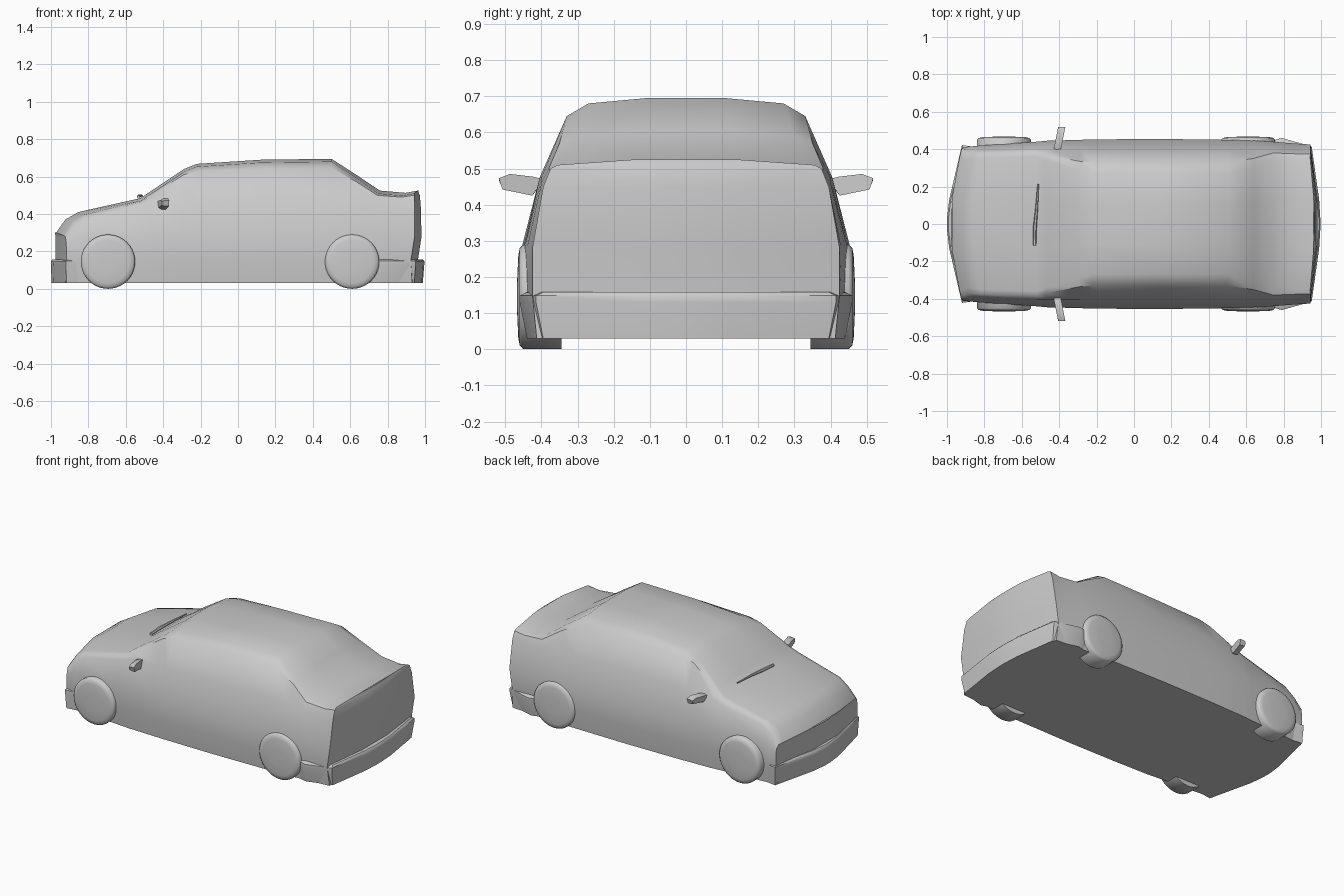
import bpy, bmesh, math
from mathutils import Vector

if "Cube" in bpy.data.objects:
    bpy.data.objects.remove(bpy.data.objects["Cube"])


def finish(name, bm, angle=40):
    bmesh.ops.remove_doubles(bm, verts=bm.verts, dist=0.0005)
    bmesh.ops.recalc_face_normals(bm, faces=bm.faces)
    me = bpy.data.meshes.new(name)
    bm.to_mesh(me)
    bm.free()
    ob = bpy.data.objects.new(name, me)
    bpy.context.collection.objects.link(ob)
    bpy.ops.object.select_all(action='DESELECT')
    ob.select_set(True)
    bpy.context.view_layer.objects.active = ob
    bpy.ops.object.shade_smooth_by_angle(angle=math.radians(angle))
    return ob


def skin(name, rings, angle=40, caps=True):
    """Bridge closed rings of points and close both ends."""
    bm = bmesh.new()
    vs = [[bm.verts.new(p) for p in r] for r in rings]
    n = len(rings[0])
    for a, b in zip(vs, vs[1:]):
        for i in range(n):
            bm.faces.new((a[i], a[(i + 1) % n], b[(i + 1) % n], b[i]))
    if caps:
        bm.faces.new(vs[0])
        bm.faces.new(vs[-1])
    return finish(name, bm, angle)


# Body: stations of x, side width, belt (y, z), roof rail (y, z), top (y, z)
stations = [
    (-.98, .41, .405, .26, .39, .28, .36, .30),
    (-.93, .415, .39, .33, .37, .35, .34, .37),
    (-.86, .42, .39, .37, .375, .39, .35, .41),
    (-.52, .44, .405, .44, .385, .465, .36, .485),
    (-.47, .445, .405, .455, .37, .495, .34, .52),
    (-.29, .45, .405, .47, .335, .61, .29, .64),
    (-.22, .452, .405, .47, .33, .63, .27, .668),
    (.12, .455, .405, .475, .33, .64, .27, .69),
    (.50, .45, .405, .475, .33, .645, .27, .695),
    (.64, .447, .40, .475, .35, .57, .30, .605),
    (.76, .44, .40, .46, .38, .50, .34, .525),
    (.90, .43, .39, .45, .375, .49, .35, .513),
    (.97, .425, .395, .45, .375, .50, .355, .525),
]
tail_x = [.97, .965, .985, .98, .975, .97, .965]


def bend(x, y, z):
    """Sweep the nose and tail back towards the corners."""
    k = min(max((abs(x) - .6) / .35, 0), 1) * (y / .42) ** 2
    return Vector((x + (k * .065 if x < 0 else -k * .04), y, z))


def half_section(s):
    x, w, bw, bz, rw, rz, tw, tz = s
    pts = [(w - .012, .03), (w, .15), (w, min(.28, tz - .08)), (bw, bz),
           (rw, rz), (tw, tz - .015), (tw * .4, tz)]
    xs = tail_x if s is stations[-1] else [x] * 7
    return [(xx, y, z) for xx, (y, z) in zip(xs, pts)]


bm = bmesh.new()
sections = [half_section(s) for s in stations]
loops = []
for h in sections:
    ring = [bend(*p) for p in h] + [bend(x, -y, z) for x, y, z in reversed(h)]
    loops.append([bm.verts.new(p) for p in ring])
for a, b in zip(loops, loops[1:]):
    n = len(a)
    for i in range(n):
        bm.faces.new((a[i], a[(i + 1) % n], b[(i + 1) % n], b[i]))
# Curved nose and tail panels
for h in (sections[0], sections[-1]):
    grid = [[bm.verts.new(bend(x, y * f, z)) for f in (-1, -.3, .3, 1)]
            for x, y, z in h]
    for a, b in zip(grid, grid[1:]):
        for i in range(3):
            bm.faces.new((a[i], a[i + 1], b[i + 1], b[i]))
finish("car_body", bm)


# Bumpers: half plan outlines mirrored across y, narrower at the bottom
def bumper(name, plan, inset):
    rings = []
    for z, d in ((.03, inset), (.13, 0), (.148, 0), (.158, .02)):
        half = [(x - math.copysign(d * .4, x), y - d if y > .3 else y, z)
                for x, y in plan]
        rings.append(half + [(x, -y, zz) for x, y, zz in reversed(half)])
    skin(name, rings)


bumper("front_bumper", [(-.84, .41), (-.92, .422), (-.988, .13), (-1, .03)], .008)
bumper("rear_bumper", [(.72, .44), (.79, .46), (.95, .415), (.99, .13), (.996, .03)], .02)

# Wheels
for x, end in ((-.695, "front"), (.61, "rear")):
    for s, side in ((1, "left"), (-1, "right")):
        rings = []
        for r, y in ((.145, .345), (.145, .45), (.135, .46), (.115, .464), (.05, .467)):
            rings.append([(x + r * math.cos(t * math.tau / 40), s * y,
                           .145 + r * math.sin(t * math.tau / 40)) for t in range(40)])
        skin(f"{end}_wheel_{side}", rings, 50)

# Door mirrors
outline = [(.395, .47), (.425, .425), (.508, .442), (.518, .473), (.487, .485), (.42, .477)]
for s, side in ((1, "left"), (-1, "right")):
    rings = [[(-.405 + dx + (y - .42) * .2, s * y, .455 + (z - .455) * k) for y, z in outline]
             for dx, k in ((-.02, .7), (-.005, 1), (.018, 1))]
    skin(f"door_mirror_{side}", rings, 30)

# Windscreen wiper
rings = []
for x, y, z, r in ((-.532, -.115, .490, .009), (-.53, -.02, .495, .010),
                   (-.52, .09, .498, .007), (-.512, .215, .497, .004)):
    rings.append([(x + r * math.cos(t * math.tau / 6), y, z + r * math.sin(t * math.tau / 6))
                  for t in range(6)])
skin("windscreen_wiper", rings)
